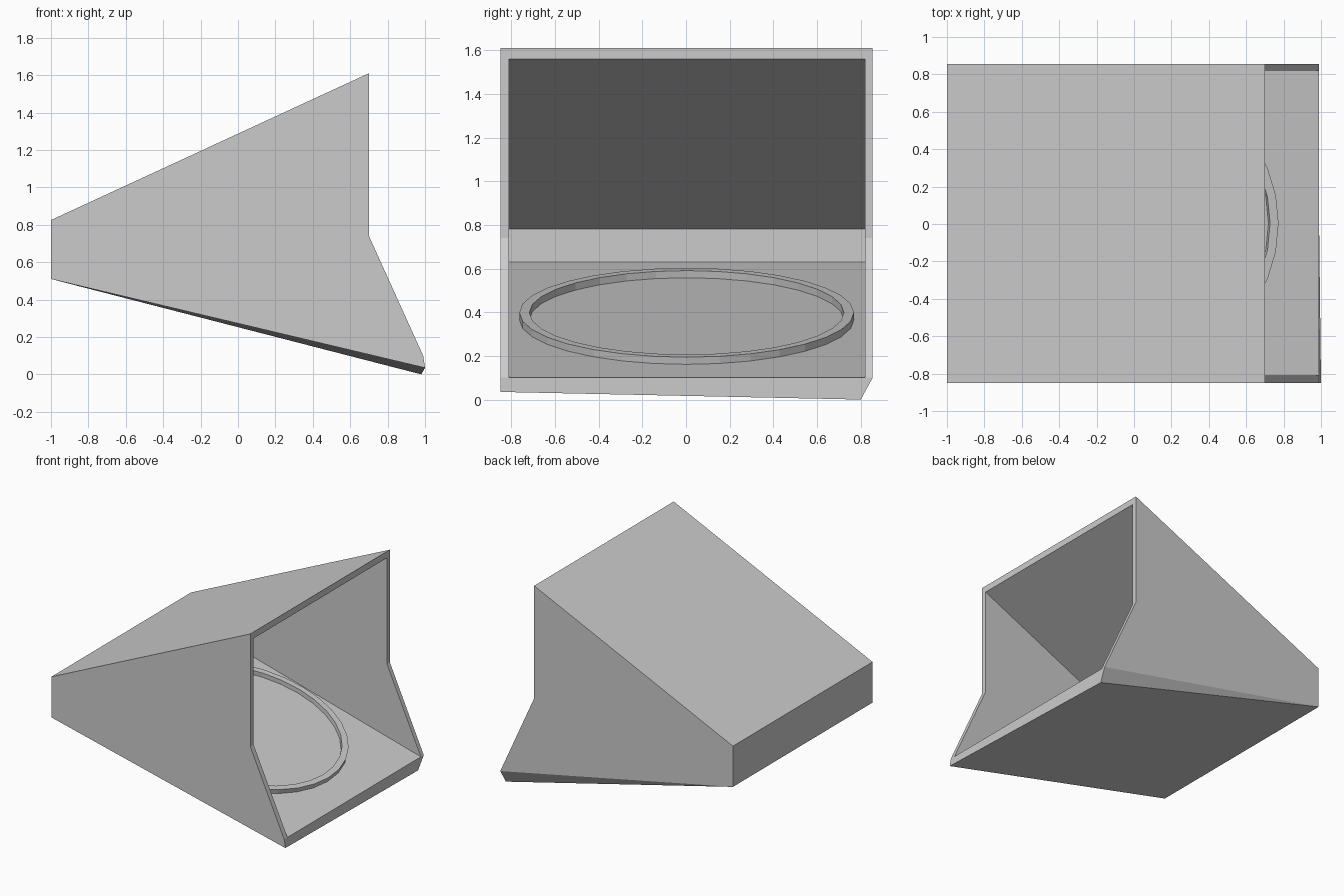
import bpy, bmesh, math
from mathutils import Matrix

if "Cube" in bpy.data.objects:
    bpy.data.objects.remove(bpy.data.objects["Cube"])


def finish(bm, name):
    bmesh.ops.recalc_face_normals(bm, faces=bm.faces[:])
    mesh = bpy.data.meshes.new(name)
    bm.to_mesh(mesh)
    bm.free()
    obj = bpy.data.objects.new(name, mesh)
    bpy.context.collection.objects.link(obj)
    return obj


# Hooded shell: outer and inner side profiles joined across the width
outer = dict(A=(-1, .51), B=(-1, .825), C=(.7, 1.61), D=(.7, .74), E=(.99, .10))
inner = dict(a=(-.965, .63), b=(-.965, .78), c=(.7, 1.56), d=(.7, .74), e=(.99, .10))
bm = bmesh.new()
sides = []
for y_out, y_in, lip in ((-.85, -.81, (1.0, -.85, .035)), (.855, .82, (.98, .80, 0))):
    s = {k: bm.verts.new((x, y_out, z)) for k, (x, z) in outer.items()}
    s.update({k: bm.verts.new((x, y_in, z)) for k, (x, z) in inner.items()})
    s["F"] = bm.verts.new(lip)
    # side wall, lower skirt, inner wall and the two rim edges
    for loop in ("ABCDE", "AEF", "abcde", "CDdc", "DEed"):
        bm.faces.new([s[k] for k in loop])
    sides.append(s)
l, r = sides
# bottom, back, roof, roof rim, inner roof, inner back, floor
for p, q in ("FA", "AB", "BC", "Cc", "cb", "ba", "ae"):
    bm.faces.new((l[p], l[q], r[q], r[p]))
# front lip
bm.faces.new((l["F"], l["E"], l["e"], r["e"], r["E"], r["F"]))
finish(bm, "hood_shell")

# Raised ring lying on the sloping floor
SEGMENTS = 32
bm = bmesh.new()
profile = ((.72, 0), (.72, .034), (.766, .034), (.766, 0))
rings = []
for i in range(SEGMENTS):
    t = 2 * math.pi * i / SEGMENTS
    rings.append([bm.verts.new((rad * math.cos(t) * 1.02, rad * math.sin(t), h))
                  for rad, h in profile])
for i in range(SEGMENTS):
    p, q = rings[i], rings[(i + 1) % SEGMENTS]
    for j in range(4):
        k = (j + 1) % 4
        bm.faces.new((p[j], p[k], q[k], q[j]))
slope = (.63 - .10) / (.99 + .965)
ring = finish(bm, "floor_ring")
ring.matrix_world = (Matrix.Translation((.01, .003, .10 + .98 * slope))
                     @ Matrix.Rotation(math.atan(slope), 4, 'Y'))
